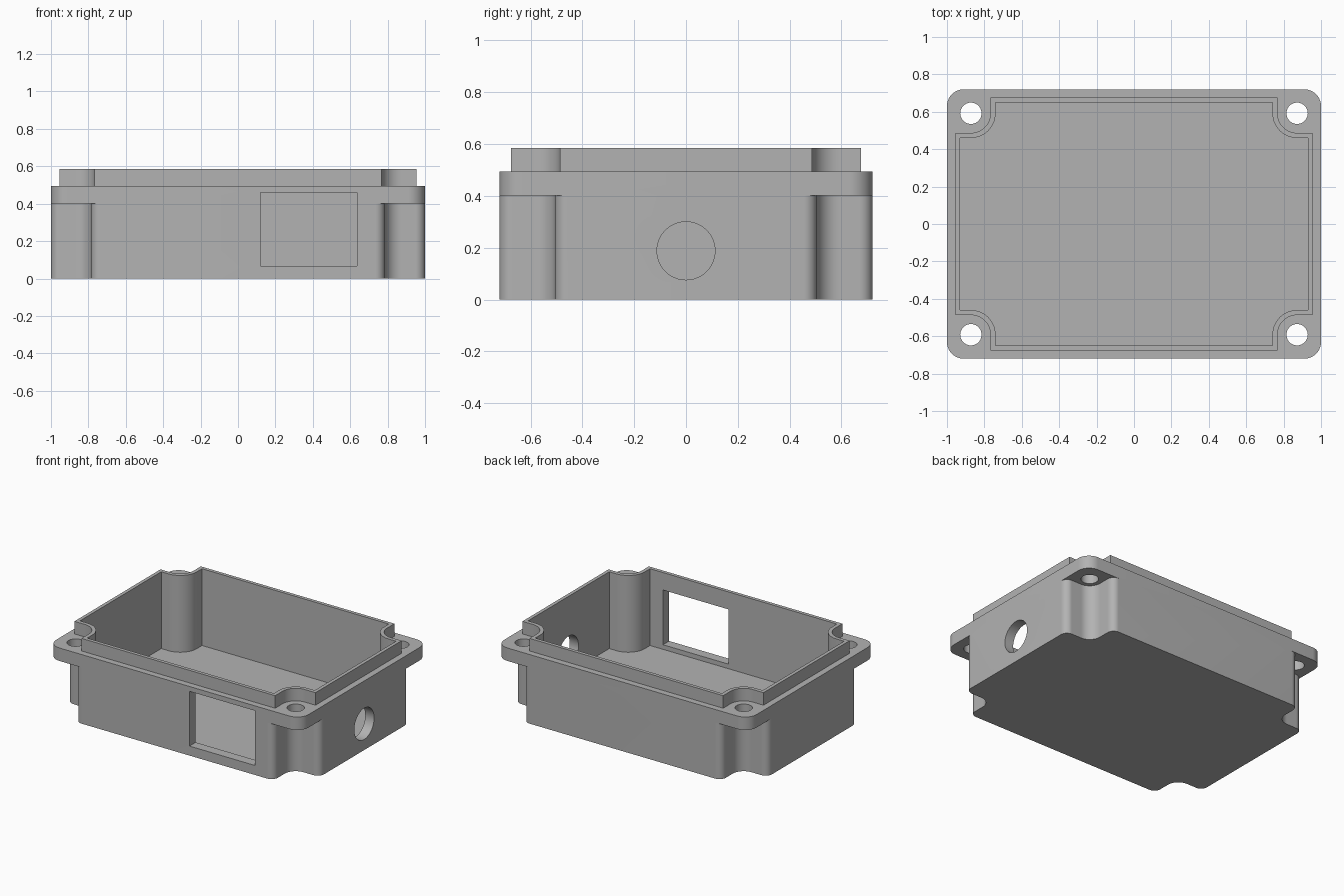
import bpy, bmesh
from math import sin, cos, radians

if "Cube" in bpy.data.objects:
    bpy.data.objects.remove(bpy.data.objects["Cube"])

HX, HY = 1.0, 0.72      # half width and half depth
C = 0.128               # screw centre, measured in from each side
FLOOR, SHELF, RIM, TOP = 0.035, 0.402, 0.495, 0.585

grey = bpy.data.materials.new("plain grey")
grey.use_nodes = True
grey.diffuse_color = (0.45, 0.45, 0.45, 1)
grey.node_tree.nodes["Principled BSDF"].inputs["Base Color"].default_value = grey.diffuse_color


def arc(cx, cy, r, a0, a1, n=14):
    if r == 0:
        return [(cx, cy)]
    angles = [radians(a0 + (a1 - a0) * i / n) for i in range(n + 1)]
    return [(cx + r * cos(a), cy + r * sin(a)) for a in angles]


def notch(inset, r, f=0):
    """Corner path cut round the screw, with optional rounded shoulders."""
    return (arc(inset + f, C + r + f, f, 180, 270) + arc(C, C, r, 90, 0)
            + arc(C + r + f, inset + f, f, 180, 270))


def outline(corner):
    """Repeat a corner path in all four quadrants."""
    points = []
    for sx, sy in ((1, 1), (-1, 1), (-1, -1), (1, -1)):
        path = corner if sx * sy > 0 else corner[::-1]
        points += [(sx * (HX - u), sy * (HY - v)) for u, v in path]
    return points


def prism(name, points, z0, z1):
    bm = bmesh.new()
    face = bm.faces.new([bm.verts.new((x, y, z0)) for x, y in points])
    new = bmesh.ops.extrude_face_region(bm, geom=[face])["geom"]
    bmesh.ops.translate(bm, vec=(0, 0, z1 - z0),
                        verts=[g for g in new if isinstance(g, bmesh.types.BMVert)])
    bmesh.ops.recalc_face_normals(bm, faces=bm.faces)
    mesh = bpy.data.meshes.new(name)
    bm.to_mesh(mesh)
    bm.free()
    mesh.materials.append(grey)
    obj = bpy.data.objects.new(name, mesh)
    bpy.context.collection.objects.link(obj)
    return obj


def combine(target, other, operation):
    mod = target.modifiers.new(other.name, "BOOLEAN")
    mod.object, mod.operation, mod.solver = other, operation, "EXACT"
    bpy.context.view_layer.objects.active = target
    bpy.ops.object.modifier_apply(modifier=mod.name)
    bpy.data.objects.remove(other)


# Outer shell: notched body, rounded flange and raised lip
box = prism("enclosure_base", outline(notch(0, 0.087, 0.05)), 0, SHELF)
combine(box, prism("flange", outline(arc(0.09, 0.09, 0.09, 180, 270)), SHELF, RIM), "UNION")
combine(box, prism("lip", outline(notch(0.045, 0.105)), RIM, TOP), "UNION")

# Hollow interior with corner columns
combine(box, prism("cavity", outline(notch(0.07, 0.132)), FLOOR, TOP + 0.1), "DIFFERENCE")

# Screw holes through the flange
for sx in (-1, 1):
    for sy in (-1, 1):
        circle = arc(sx * (HX - C), sy * (HY - C), 0.057, 0, 360, 40)[:-1]
        combine(box, prism("screw_hole", circle, 0.3, 0.55), "DIFFERENCE")

# Rectangular window in the front wall
window = [(0.12, -0.8), (0.637, -0.8), (0.637, -0.6), (0.12, -0.6)]
combine(box, prism("window", window, 0.068, 0.46), "DIFFERENCE")

# Round cable port in the left wall
port = prism("cable_port", arc(0, 0, 0.112, 0, 360, 48)[:-1], -0.1, 0.1)
port.rotation_euler.y = radians(90)
port.location = (0.97, 0, 0.188)
bpy.context.view_layer.update()
combine(box, port, "DIFFERENCE")

bpy.context.view_layer.objects.active = box
box.select_set(True)
bpy.ops.object.shade_smooth_by_angle(angle=radians(30))
